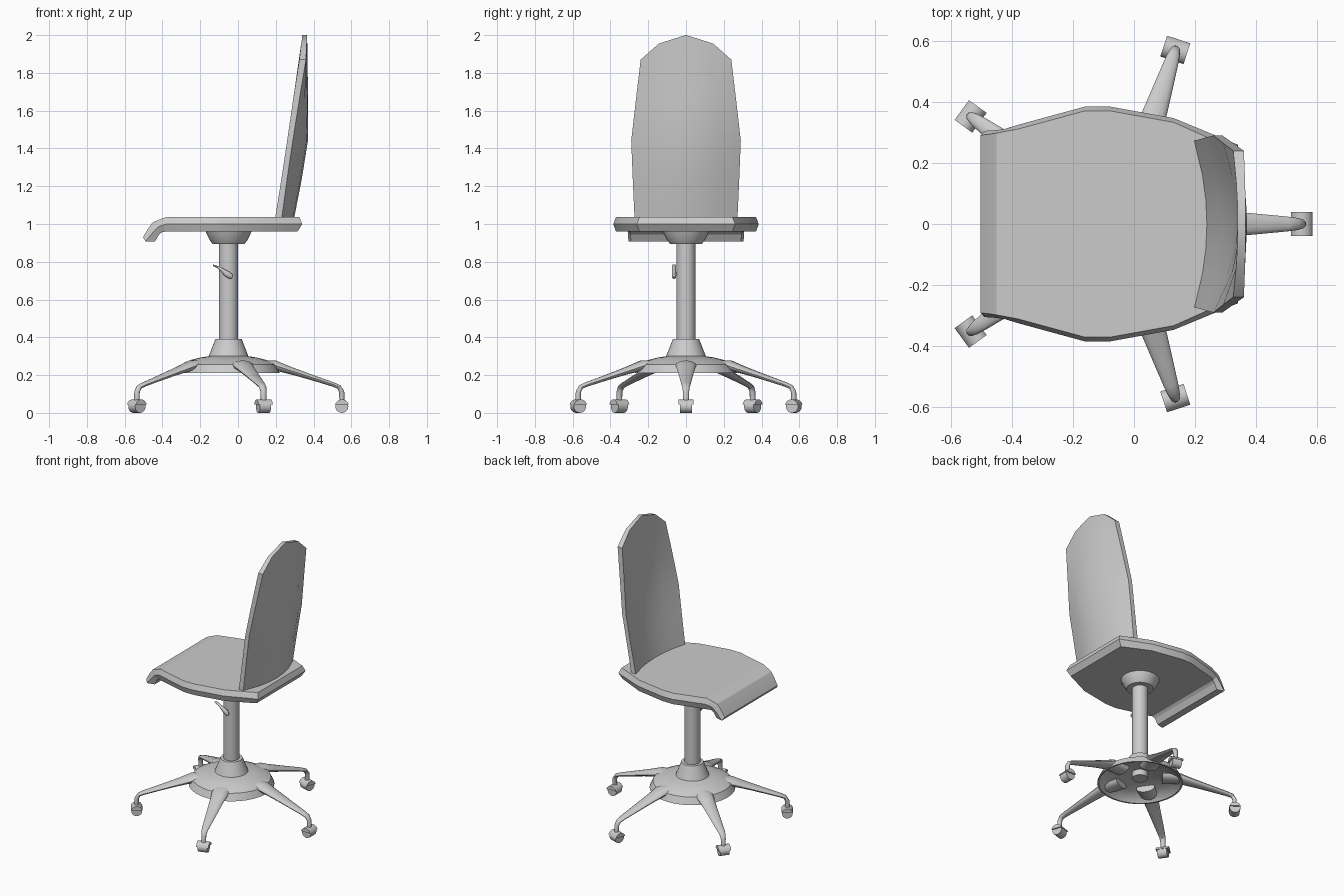
import bpy, bmesh, math
from mathutils import Matrix, Vector

if "Cube" in bpy.data.objects:
    bpy.data.objects.remove(bpy.data.objects["Cube"])

GREY = bpy.data.materials.new("plain grey")
GREY.diffuse_color = (0.6, 0.6, 0.6, 1)
GREY.use_nodes = True
GREY.node_tree.nodes["Principled BSDF"].inputs["Base Color"].default_value = GREY.diffuse_color
CX = -0.05          # x of the column axis


def make(name, bm, matrix=Matrix(), angle=35):
    """Turn a bmesh into an object, smooth except at edges over the angle."""
    bmesh.ops.recalc_face_normals(bm, faces=bm.faces[:])
    for f in bm.faces:
        f.smooth = True
    for e in bm.edges:
        e.smooth = e.calc_face_angle(0) < math.radians(angle)
    me = bpy.data.meshes.new(name)
    bm.to_mesh(me)
    bm.free()
    me.materials.append(GREY)
    ob = bpy.data.objects.new(name, me)
    ob.matrix_world = matrix
    bpy.context.collection.objects.link(ob)
    return ob


def loft(rings, caps=True, closed=False):
    """Skin a list of closed rings; closed joins the last ring to the first."""
    bm = bmesh.new()
    vs = [[bm.verts.new(p) for p in ring] for ring in rings]
    n = len(vs[0])
    pairs = list(zip(vs, vs[1:])) + ([(vs[-1], vs[0])] if closed else [])
    for a, b in pairs:
        for i in range(n):
            j = (i + 1) % n
            bm.faces.new((a[i], a[j], b[j], b[i]))
    if caps:
        bm.faces.new(vs[0])
        bm.faces.new(vs[-1])
    return bm, vs


def lathe(profile, closed=False, n=32):
    rings = [[(r * math.cos(2 * math.pi * k / n), r * math.sin(2 * math.pi * k / n), z)
              for k in range(n)] for r, z in profile]
    return loft(rings, caps=not closed, closed=closed)[0]


def sweep(path, n=14):
    """Elliptic tube along x, z points, each with half width and half height."""
    rings = []
    for i, (x, z, hw, hh) in enumerate(path):
        a, b = path[max(i - 1, 0)], path[min(i + 1, len(path) - 1)]
        t = Vector((b[0] - a[0], b[1] - a[1])).normalized()
        ring = []
        for k in range(n):
            c = math.cos(2 * math.pi * k / n) * hw
            s = math.sin(2 * math.pi * k / n) * hh
            ring.append((x - t.y * s, c, z + t.x * s))
        rings.append(ring)
    return loft(rings)[0]


# Seat: cross-sections from the drooping front lip to the rear
# (half width, top x, top z, middle x, middle z, bottom x, bottom z)
sections = [
    (0.305, -0.503, 0.930, -0.490, 0.908, -0.440, 0.907),
    (0.308, -0.476, 0.976, -0.447, 0.960, -0.418, 0.944),
    (0.312, -0.450, 1.010, -0.422, 0.985, -0.402, 0.957),
]
for x, w in ((-0.38, 0.325), (-0.16, 0.385), (-0.08, 0.385), (0.13, 0.347)):
    sections.append((w, x, 1.037, x, 1.0, x, 0.96))
sections.append((0.26, 0.325, 1.037, 0.34, 1.0, 0.315, 0.96))
rings = []
for w, xt, zt, xm, zm, xb, zb in sections:
    i = w - 0.014
    rings.append([(xt, -i, zt), (xt, i, zt), (xm, w, zm),
                  (xb, i, zb), (xb, -i, zb), (xm, -w, zm)])
bm, vs = loft(rings, caps=False)
for r in (vs[0], vs[-1]):
    bm.faces.new((r[0], r[1], r[2], r[5]))
    bm.faces.new((r[5], r[2], r[3], r[4]))
make("seat", bm, angle=20)

# Backrest: curved shell, lofted column by column across its width
# (z, half width, front edge x, back edge x, front centre x, back centre x)
rows = [
    (1.02, 0.272, 0.195, 0.230, 0.235, 0.295),
    (1.24, 0.282, 0.230, 0.260, 0.285, 0.338),
    (1.44, 0.290, 0.260, 0.290, 0.325, 0.370),
    (1.66, 0.265, 0.292, 0.325, 0.338, 0.371),
    (1.87, 0.240, 0.325, 0.360, 0.340, 0.366),
]
tops = {0: 2.0, 0.3: 1.978, 0.6: 1.955, 1: 1.87}
rings = []
for t in (-1, -0.6, -0.3, 0, 0.3, 0.6, 1):
    front, back = [], []
    for k, (z, w, fe, be, fc, bc) in enumerate(rows):
        z = tops[abs(t)] if k == len(rows) - 1 else z
        front.append((fc + (fe - fc) * t * t, w * t, z))
        back.append((bc + (be - bc) * t * t, w * t, z))
    rings.append(front + back[::-1])
make("backrest", loft(rings)[0], angle=40)

# Column, the mount under the seat and the domed hub
axis = Matrix.Translation((CX, 0, 0))
make("seat_mount", lathe([(0.125, 0.97), (0.115, 0.945), (0.1, 0.915), (0.085, 0.895)]), axis)
make("column", lathe([(0.05, 0.24), (0.05, 0.92)]), axis)
make("base_hub", lathe([(0.05, 0.39), (0.07, 0.39), (0.105, 0.30), (0.15, 0.293),
                        (0.2, 0.28), (0.25, 0.256), (0.272, 0.21), (0.262, 0.21),
                        (0.24, 0.235), (0.19, 0.255), (0.1, 0.275), (0.05, 0.28)],
                       closed=True), axis)

# Height lever beside the column
make("height_lever", sweep([(-0.03, 0.717, 0.006, 0.005), (-0.038, 0.722, 0.011, 0.015),
                            (-0.06, 0.737, 0.011, 0.017), (-0.085, 0.757, 0.011, 0.010),
                            (-0.105, 0.771, 0.011, 0.006), (-0.132, 0.782, 0.010, 0.004)]),
     Matrix.Translation((0, -0.063, 0)))
make("lever_pin", sweep([(-0.057, 0.735, 0.02, 0.01), (-0.043, 0.735, 0.02, 0.01)]),
     Matrix.Translation((0, -0.05, 0)))

# Five legs with castors
leg_path = [(0.14, 0.25, 0.06, 0.028), (0.25, 0.25, 0.055, 0.027), (0.30, 0.233, 0.048, 0.022),
            (0.36, 0.214, 0.042, 0.018), (0.47, 0.178, 0.032, 0.014),
            (0.555, 0.150, 0.024, 0.012), (0.585, 0.137, 0.02, 0.012),
            (0.599, 0.112, 0.016, 0.014), (0.6, 0.06, 0.015, 0.014)]


def disc(radius, width, a0, a1, n):
    """Wheel-like prism with its axle along y; a0 to a1 is the arc in degrees."""
    rings = []
    for y in (-width / 2, width / 2):
        rings.append([(0.6 + radius * math.cos(math.radians(a0 + (a1 - a0) * k / n)), y,
                       0.034 + radius * math.sin(math.radians(a0 + (a1 - a0) * k / n)))
                      for k in range(n if a1 - a0 == 360 else n + 1)])
    return loft(rings)[0]


for k in range(5):
    m = axis @ Matrix.Rotation(math.radians(72 * k), 4, 'Z')
    make(f"leg_{k + 1}", sweep(leg_path), m)
    make(f"castor_wheel_{k + 1}", disc(0.034, 0.062, 0, 360, 20), m)
    make(f"castor_hood_{k + 1}", disc(0.037, 0.08, 15, 165, 10), m)
